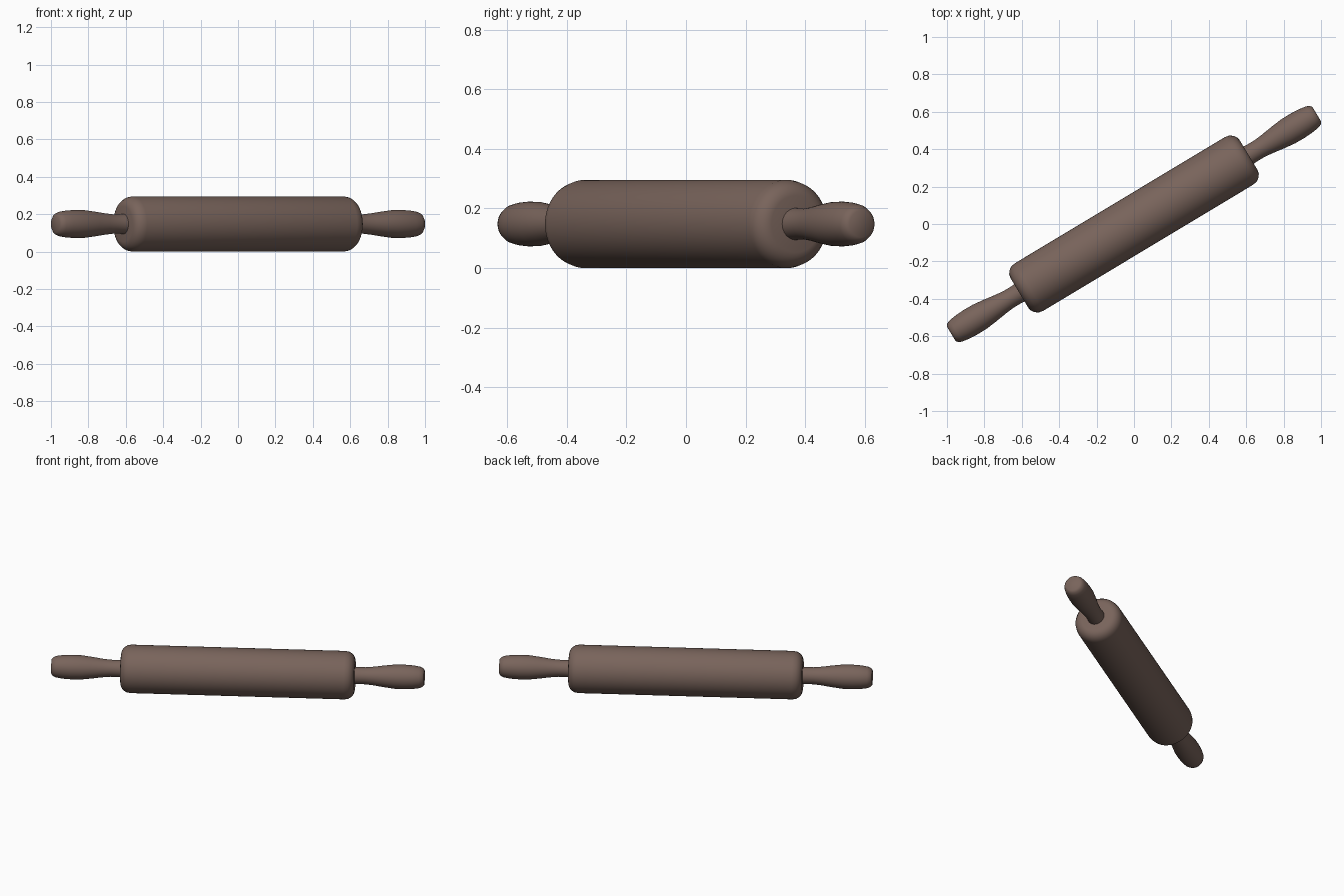
import bpy, bmesh, math
from mathutils import Matrix

if "Cube" in bpy.data.objects:
    bpy.data.objects.remove(bpy.data.objects["Cube"])

wood = bpy.data.materials.new("dark wood")
wood.diffuse_color = (0.19, 0.127, 0.105, 1)
wood.use_nodes = True
wood.node_tree.nodes["Principled BSDF"].inputs["Base Color"].default_value = wood.diffuse_color

AXIS = math.radians(31)   # heading of the pin on the table
Z = 0.148                 # axis height
SIDES = 48


def lathe(name, profile):
    """Spin (distance along axis, radius) points around the pin's axis."""
    bm = bmesh.new()
    rings = []
    for u, r in profile:
        rings.append([bm.verts.new((u, r * math.cos(2 * math.pi * i / SIDES),
                                    r * math.sin(2 * math.pi * i / SIDES)))
                      for i in range(SIDES)])
    for a, b in zip(rings, rings[1:]):
        for i in range(SIDES):
            j = (i + 1) % SIDES
            bm.faces.new((a[i], a[j], b[j], b[i]))
    bm.faces.new(rings[0])
    bm.faces.new(rings[-1])
    bmesh.ops.recalc_face_normals(bm, faces=bm.faces)
    bm.transform(Matrix.Translation((0, 0, Z)) @ Matrix.Rotation(AXIS, 4, 'Z'))
    me = bpy.data.meshes.new(name)
    bm.to_mesh(me)
    bm.free()
    me.materials.append(wood)
    ob = bpy.data.objects.new(name, me)
    bpy.context.collection.objects.link(ob)
    bpy.ops.object.select_all(action='DESELECT')
    bpy.context.view_layer.objects.active = ob
    ob.select_set(True)
    bpy.ops.object.shade_smooth_by_angle(angle=math.radians(40))


# Roller with rounded shoulders
end = [(0.655, 0.148), (0.68, 0.143), (0.70, 0.129), (0.711, 0.112), (0.715, 0.095)]
lathe("roller", [(-u, r) for u, r in reversed(end)] + end)

# Turned handles, narrow at the neck and swelling outward
grip = [(0.70, 0.054), (0.74, 0.052), (0.78, 0.052), (0.83, 0.057), (0.90, 0.067),
        (0.96, 0.074), (1.02, 0.075), (1.07, 0.072), (1.11, 0.066),
        (1.13, 0.058), (1.14, 0.045)]
for side, label in ((1, "right_handle"), (-1, "left_handle")):
    lathe(label, [(side * u, r) for u, r in grip])
